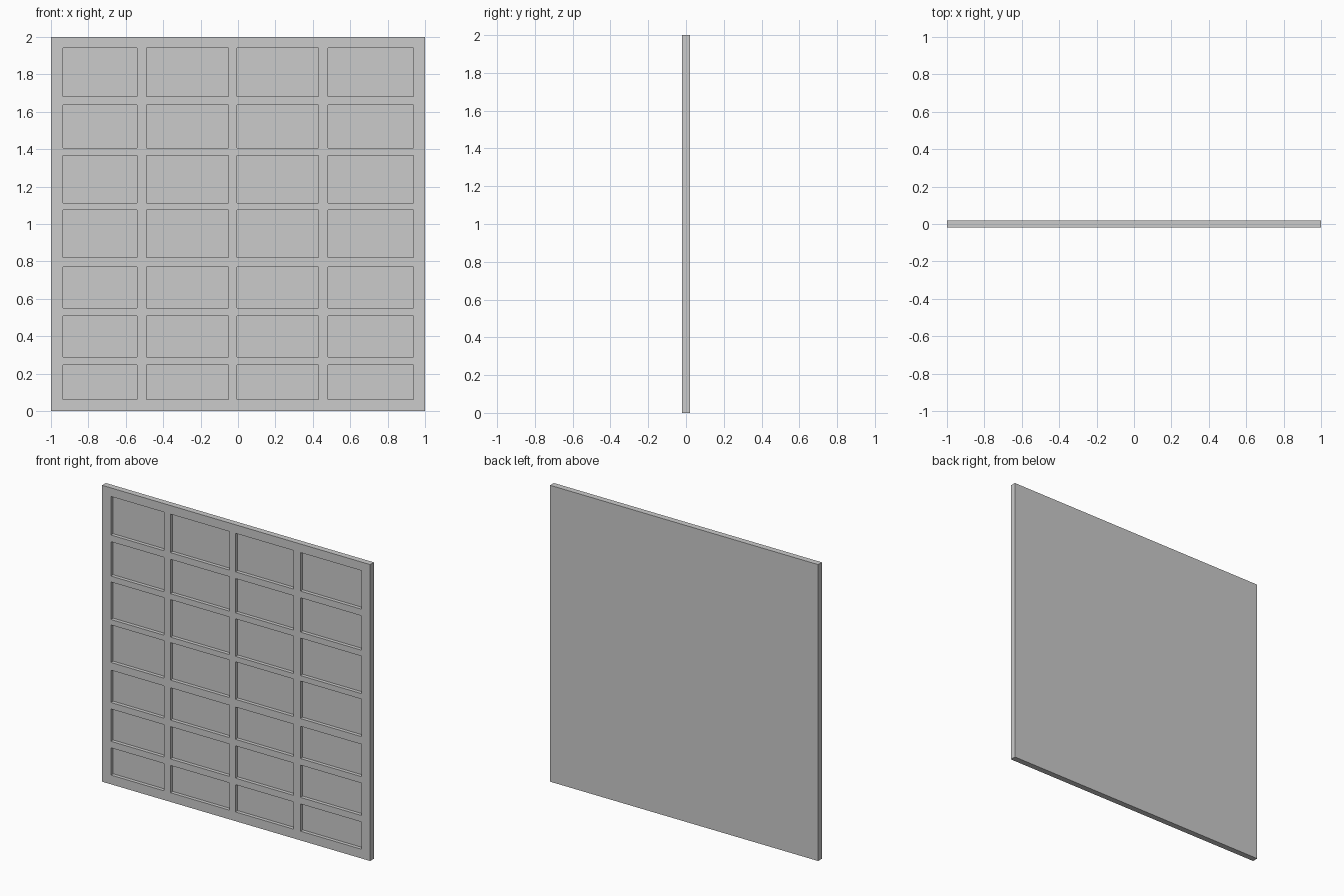
import bpy, bmesh

if "Cube" in bpy.data.objects:
    bpy.data.objects.remove(bpy.data.objects["Cube"])

FRONT, BACK, DEPTH = -0.02, 0.02, 0.024

# Recessed pane spans: columns in x, rows in z
cols = [(-0.935, -0.54), (-0.49, -0.05), (-0.005, 0.43), (0.48, 0.937)]
rows = [(0.062, 0.246), (0.29, 0.508), (0.552, 0.77), (0.822, 1.075),
        (1.112, 1.365), (1.405, 1.637), (1.682, 1.942)]


def breaks(lo, spans, hi):
    return [lo] + [v for s in spans for v in s] + [hi]


xs, zs = breaks(-1, cols, 1), breaks(0, rows, 2)
bm = bmesh.new()

# Front face split along the frame bars
grid = [[bm.verts.new((x, FRONT, z)) for z in zs] for x in xs]
panes = []
for i in range(len(xs) - 1):
    for j in range(len(zs) - 1):
        f = bm.faces.new((grid[i][j], grid[i + 1][j],
                          grid[i + 1][j + 1], grid[i][j + 1]))
        if i % 2 and j % 2:
            panes.append(f)

# Outer sides and back
rim = [e for e in bm.edges if e.is_boundary]
new = bmesh.ops.extrude_edge_only(bm, edges=rim)["geom"]
bmesh.ops.translate(bm, vec=(0, BACK - FRONT, 0),
                    verts=[g for g in new if isinstance(g, bmesh.types.BMVert)])
bmesh.ops.holes_fill(bm, edges=[e for e in bm.edges if e.is_boundary], sides=0)

# Panes pushed into the panel
for pane in panes:
    new = bmesh.ops.extrude_discrete_faces(bm, faces=[pane])["faces"][0]
    bmesh.ops.translate(bm, vec=(0, DEPTH, 0), verts=new.verts[:])

# Merge the flat outer faces back together
bmesh.ops.dissolve_limit(bm, angle_limit=0.01, verts=bm.verts[:], edges=bm.edges[:])
bmesh.ops.recalc_face_normals(bm, faces=bm.faces[:])

mesh = bpy.data.meshes.new("paned_panel")
bm.to_mesh(mesh)
bm.free()
bpy.context.collection.objects.link(bpy.data.objects.new("paned_panel", mesh))
